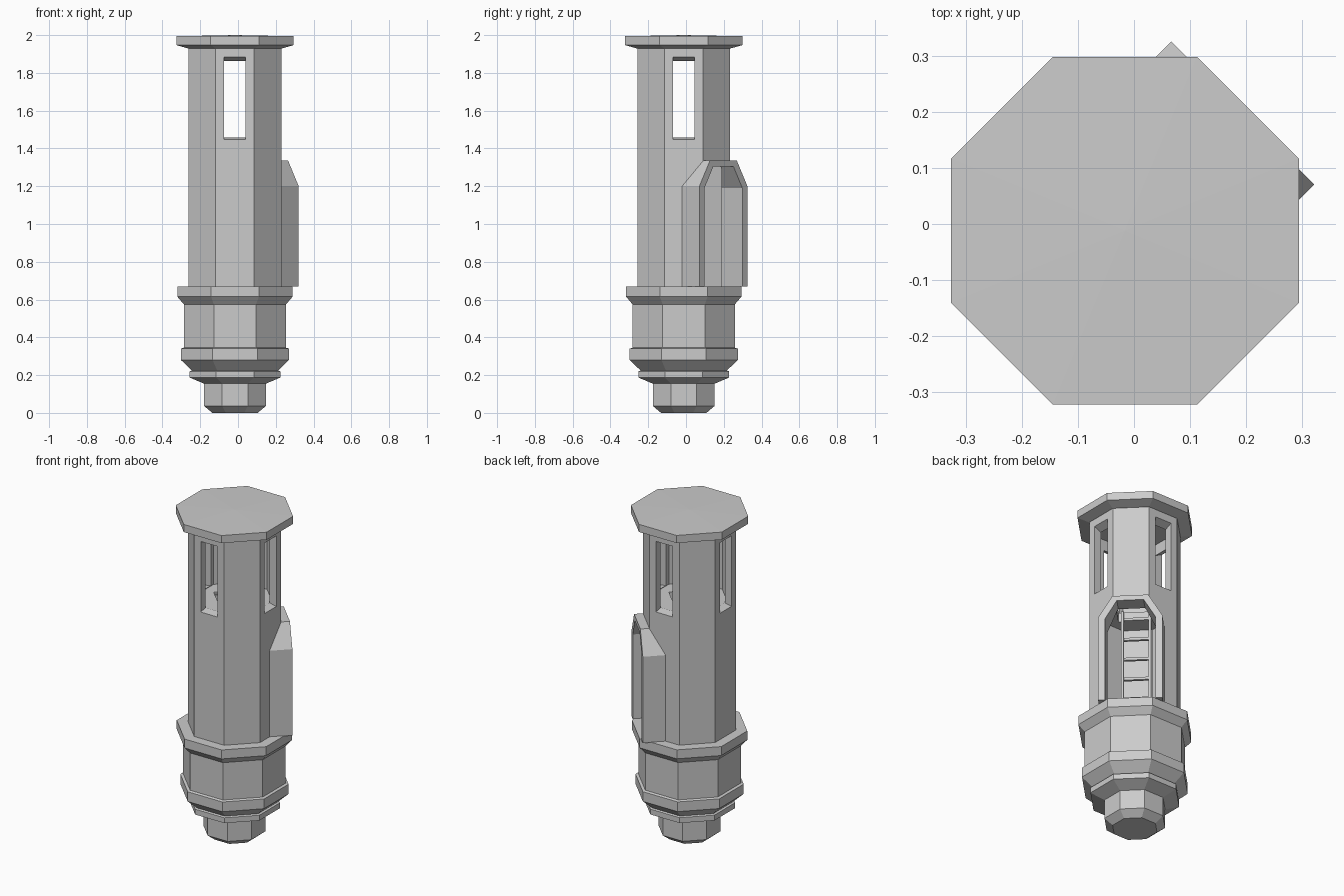
import bpy, bmesh, math
from mathutils import Matrix

if "Cube" in bpy.data.objects:
    bpy.data.objects.remove(bpy.data.objects["Cube"])

CENTRE = Matrix.Translation((-0.016, -0.012, 0))
DIAG = CENTRE @ Matrix.Rotation(math.radians(45), 4, 'Z')   # local +x points out of the doorway


def finish(name, bm, mat):
    bmesh.ops.recalc_face_normals(bm, faces=bm.faces)
    bm.transform(mat)
    me = bpy.data.meshes.new(name)
    bm.to_mesh(me)
    bm.free()
    ob = bpy.data.objects.new(name, me)
    bpy.context.collection.objects.link(ob)
    return ob


def octagon_stack(name, rows, apex=None):
    """Stack of octagons given as (apothem, z), flats facing the axes."""
    bm = bmesh.new()
    rings = []
    for a, z in rows:
        r = a / math.cos(math.pi / 8)
        rings.append([bm.verts.new((r * math.cos(math.pi / 8 + i * math.pi / 4),
                                    r * math.sin(math.pi / 8 + i * math.pi / 4), z)) for i in range(8)])
    for lo, hi in zip(rings, rings[1:]):
        for i in range(8):
            j = (i + 1) % 8
            bm.faces.new((lo[i], lo[j], hi[j], hi[i]))
    bm.faces.new(rings[0])
    if apex is None:
        bm.faces.new(rings[-1])
    else:
        tip = bm.verts.new((0, 0, apex))
        for i in range(8):
            bm.faces.new((rings[-1][i], rings[-1][(i + 1) % 8], tip))
    return finish(name, bm, CENTRE)


def prism(name, profile, x0, x1, mat):
    """Extrude a (y, z) profile along x."""
    bm = bmesh.new()
    a = [bm.verts.new((x0, y, z)) for y, z in profile]
    b = [bm.verts.new((x1, y, z)) for y, z in profile]
    bm.faces.new(a)
    bm.faces.new(b)
    n = len(a)
    for i in range(n):
        bm.faces.new((a[i], a[(i + 1) % n], b[(i + 1) % n], b[i]))
    return finish(name, bm, mat)


def box(name, x, y, z, mat):
    return prism(name, [(y[0], z[0]), (y[1], z[0]), (y[1], z[1]), (y[0], z[1])], x[0], x[1], mat)


def boolean(target, tool, op):
    mod = target.modifiers.new("bool", 'BOOLEAN')
    mod.operation, mod.object, mod.solver = op, tool, 'EXACT'
    bpy.context.view_layer.objects.active = target
    bpy.ops.object.modifier_apply(modifier=mod.name)
    bpy.data.objects.remove(tool, do_unlink=True)


def arch(half, top_half, z0, z1, z2):
    return [(-half, z0), (half, z0), (half, z1), (top_half, z2), (-top_half, z2), (-half, z1)]


# stepped base and foot
octagon_stack("base", [
    (0.12, 0), (0.164, 0.037), (0.164, 0.155), (0.24, 0.187), (0.24, 0.22), (0.228, 0.224),
    (0.286, 0.28), (0.286, 0.34), (0.271, 0.345), (0.271, 0.575), (0.305, 0.615), (0.305, 0.67)])

# tower shaft with doorway hood, hollowed out
shaft = octagon_stack("shaft", [(0.246, 0.66), (0.246, 1.935)])
boolean(shaft, prism("hood", arch(0.18, 0.101, 0.668, 1.2, 1.335), 0.1, 0.297, DIAG), 'UNION')
boolean(shaft, octagon_stack("room", [(0.2, 0.5), (0.2, 2.1)]), 'DIFFERENCE')
boolean(shaft, prism("doorway", arch(0.142, 0.075, 0.5, 1.19, 1.305), 0.02, 0.5, DIAG), 'DIFFERENCE')

# four tall windows with sloped lintels and sills
window = [(-0.3, 1.437), (-0.2, 1.458), (0.2, 1.458), (0.3, 1.437),
          (0.3, 1.908), (0.2, 1.862), (-0.2, 1.862), (-0.3, 1.908)]
for k in range(2):
    turn = CENTRE @ Matrix.Rotation(k * math.pi / 2, 4, 'Z')
    boolean(shaft, prism("window", window, -0.057, 0.057, turn), 'DIFFERENCE')

# roof slab
octagon_stack("roof", [(0.25, 1.93), (0.31, 1.947), (0.31, 1.994)], apex=2.0)

# lookout floor with ladder hatch
floor = octagon_stack("lookout_floor", [(0.205, 1.395), (0.205, 1.455)])
boolean(floor, box("hatch", (-0.1, 0.1), (-0.1, 0.1), (1.3, 1.6), DIAG), 'DIFFERENCE')

# ladder
for side in (-1, 1):
    y = side * 0.077
    box("ladder_rail", (-0.098, -0.078), (y - 0.008, y + 0.008), (0.66, 1.45), DIAG)
for i in range(6):
    z = 0.76 + i * 0.128
    box("ladder_rung", (-0.096, -0.08), (-0.075, 0.075), (z - 0.008, z + 0.008), DIAG)
